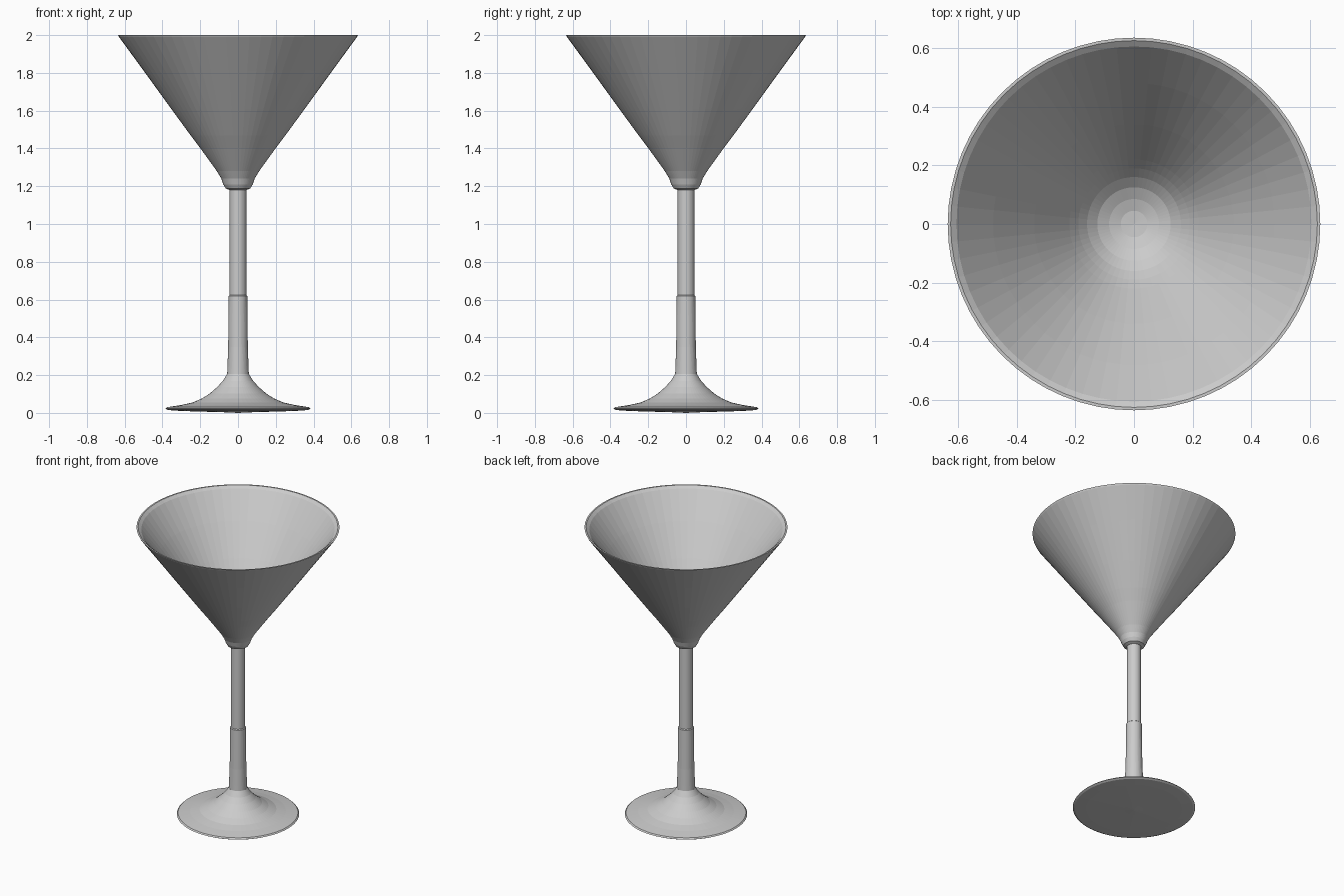
import bpy
import bmesh
import math

cube = bpy.data.objects.get("Cube")
if cube:
    bpy.data.objects.remove(cube, do_unlink=True)

SEGMENTS = 64

glass = bpy.data.materials.new("soft_grey")
glass.use_nodes = True
glass.diffuse_color = (0.6, 0.6, 0.6, 1)
glass.node_tree.nodes["Principled BSDF"].inputs["Base Color"].default_value = (0.6, 0.6, 0.6, 1)


def lathe(name, profile):
    """Spin a closed (radius, height) profile around the z axis."""
    bm = bmesh.new()
    verts = [bm.verts.new((r, 0, z)) for r, z in profile]
    edges = [bm.edges.new(pair) for pair in zip(verts, verts[1:])]
    bmesh.ops.spin(bm, geom=verts + edges, cent=(0, 0, 0), axis=(0, 0, 1),
                   angle=math.tau, steps=SEGMENTS)
    bmesh.ops.remove_doubles(bm, verts=bm.verts, dist=0.0005)
    bmesh.ops.recalc_face_normals(bm, faces=bm.faces)
    mesh = bpy.data.meshes.new(name)
    bm.to_mesh(mesh)
    bm.free()
    mesh.materials.append(glass)
    obj = bpy.data.objects.new(name, mesh)
    bpy.context.collection.objects.link(obj)
    return obj


# Conical bowl: collar, outer wall, bevelled rim, inner wall, rounded well
lathe("bowl", [
    (0, 1.18), (0.045, 1.18), (0.065, 1.188), (0.078, 1.21), (0.088, 1.24),
    (0.112, 1.28), (0.20, 1.402), (0.25, 1.468), (0.35, 1.605),
    (0.50, 1.812), (0.63, 1.99), (0.635, 2), (0.625, 2), (0.605, 1.985),
    (0.48, 1.82), (0.34, 1.627), (0.22, 1.455), (0.19, 1.415),
    (0.16, 1.38), (0.125, 1.35), (0.085, 1.33), (0.045, 1.318), (0, 1.315),
])

# Slender stem with a slight step below the middle
lathe("stem", [
    (0, 0.19), (0.058, 0.19), (0.056, 0.24), (0.052, 0.35), (0.049, 0.62),
    (0.044, 0.625), (0.044, 1.185), (0, 1.185),
])

# Flared foot with a shallow underside
lathe("foot", [
    (0, 0), (0.06, 0.003), (0.30, 0.01), (0.37, 0.015), (0.383, 0.022),
    (0.375, 0.03), (0.30, 0.042), (0.24, 0.055), (0.19, 0.077),
    (0.15, 0.102), (0.11, 0.137), (0.08, 0.17), (0.058, 0.205), (0, 0.205),
])
